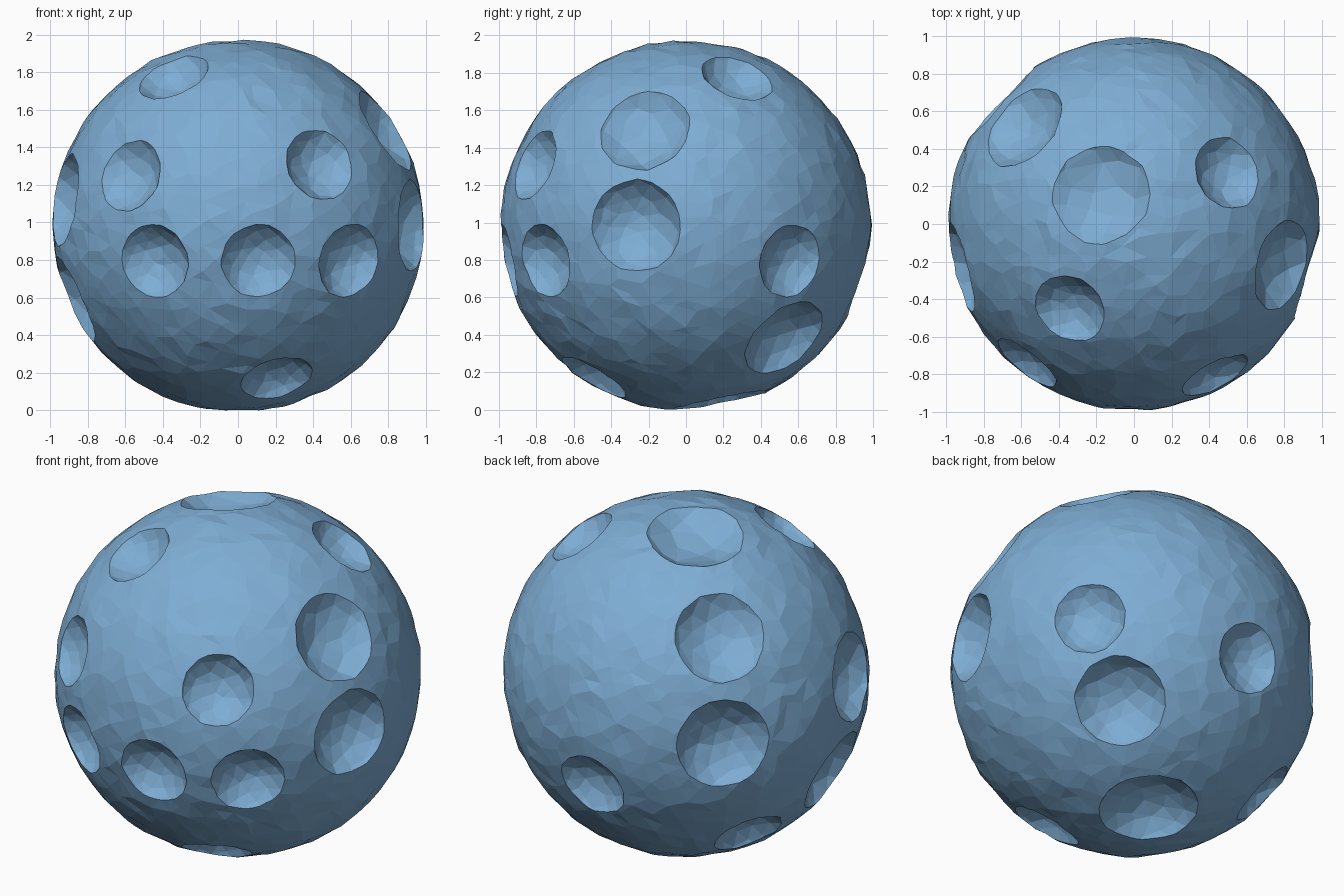
import bpy, bmesh, math, random
from mathutils import Vector

if "Cube" in bpy.data.objects:
    bpy.data.objects.remove(bpy.data.objects["Cube"])

random.seed(4)
R = 0.99
CENTRE = Vector((0, 0, 0.99))


def faceted_ball(name, radius, centre, count, spread, bump):
    """Irregular triangulated ball: hull of a jittered spiral of points."""
    bm = bmesh.new()
    for i in range(count):
        z = 1 - 2 * (i + 0.5) / count
        r = math.sqrt(1 - z * z)
        a = i * math.pi * (3 - math.sqrt(5))
        p = Vector((r * math.cos(a), r * math.sin(a), z))
        p += Vector([random.uniform(-spread, spread) for _ in range(3)])
        bm.verts.new(p.normalized() * radius)
    bmesh.ops.convex_hull(bm, input=bm.verts[:])
    for v in bm.verts:
        v.co *= 1 + random.uniform(-bump, bump)
        v.co += centre
    bmesh.ops.recalc_face_normals(bm, faces=bm.faces[:])
    me = bpy.data.meshes.new(name)
    bm.to_mesh(me)
    bm.free()
    ob = bpy.data.objects.new(name, me)
    bpy.context.collection.objects.link(ob)
    return ob


# Ball body
blue = bpy.data.materials.new("light_blue")
blue.diffuse_color = (0.21, 0.42, 0.66, 1)
blue.use_nodes = True
blue.node_tree.nodes["Principled BSDF"].inputs["Base Color"].default_value = blue.diffuse_color
body = faceted_ball("cratered_ball", R, CENTRE, 1300, 0.028, 0.006)
body.data.materials.append(blue)

# Craters: direction x, y, z, rim radius, depth / rim radius
craters = [
    (-.34, -.45, .79, .20, .5), (-.58, -.75, .27, .20, .45),
    (.44, -.82, .33, .20, .5), (-.45, -.86, -.19, .20, .55),
    (.11, -.96, -.19, .20, .55), (.60, -.76, -.19, .20, .55),
    (.21, -.50, -.83, .20, .5),                        # front
    (.79, -.22, .51, .25, .42), (.94, -.27, 0, .25, .55),
    (.49, .27, .78, .20, .5), (.78, .56, -.19, .20, .5),
    (.55, .54, -.62, .25, .5),                         # right
    (-.18, .16, .95, .27, .35), (-.60, .53, .58, .25, .45),   # top
    (-.73, .68, .02, .26, .5), (-.03, .95, -.31, .20, .5),    # back
    (-.95, -.24, .14, .25, .5), (-.89, -.13, -.40, .25, .5),
    (-.65, .33, -.67, .20, .5),                        # left
    (.05, .19, -.98, .27, .5),                         # underside
]
cutters = []
for x, y, z, a, k in craters:
    d = Vector((x, y, z)).normalized()
    rad = a * (1 + k * k) / (2 * k)
    dist = math.sqrt(R * R - a * a) - k * a + rad
    c = faceted_ball("crater_cutter", rad, CENTRE + d * dist, 150, 0.06, 0.012)
    c.data.materials.append(blue)
    c.hide_render = True
    m = body.modifiers.new("crater", 'BOOLEAN')
    m.operation = 'DIFFERENCE'
    m.solver = 'EXACT'
    m.object = c
    cutters.append(c)

# Bake the cuts and remove the cutters
bpy.context.view_layer.update()
dg = bpy.context.evaluated_depsgraph_get()
baked = bpy.data.meshes.new_from_object(body.evaluated_get(dg))
body.modifiers.clear()
body.data = baked
for c in cutters:
    bpy.data.objects.remove(c)
low = min(v.co.z for v in baked.vertices)
for v in baked.vertices:
    v.co.z -= low
for p in baked.polygons:
    p.use_smooth = False
    p.material_index = 0
